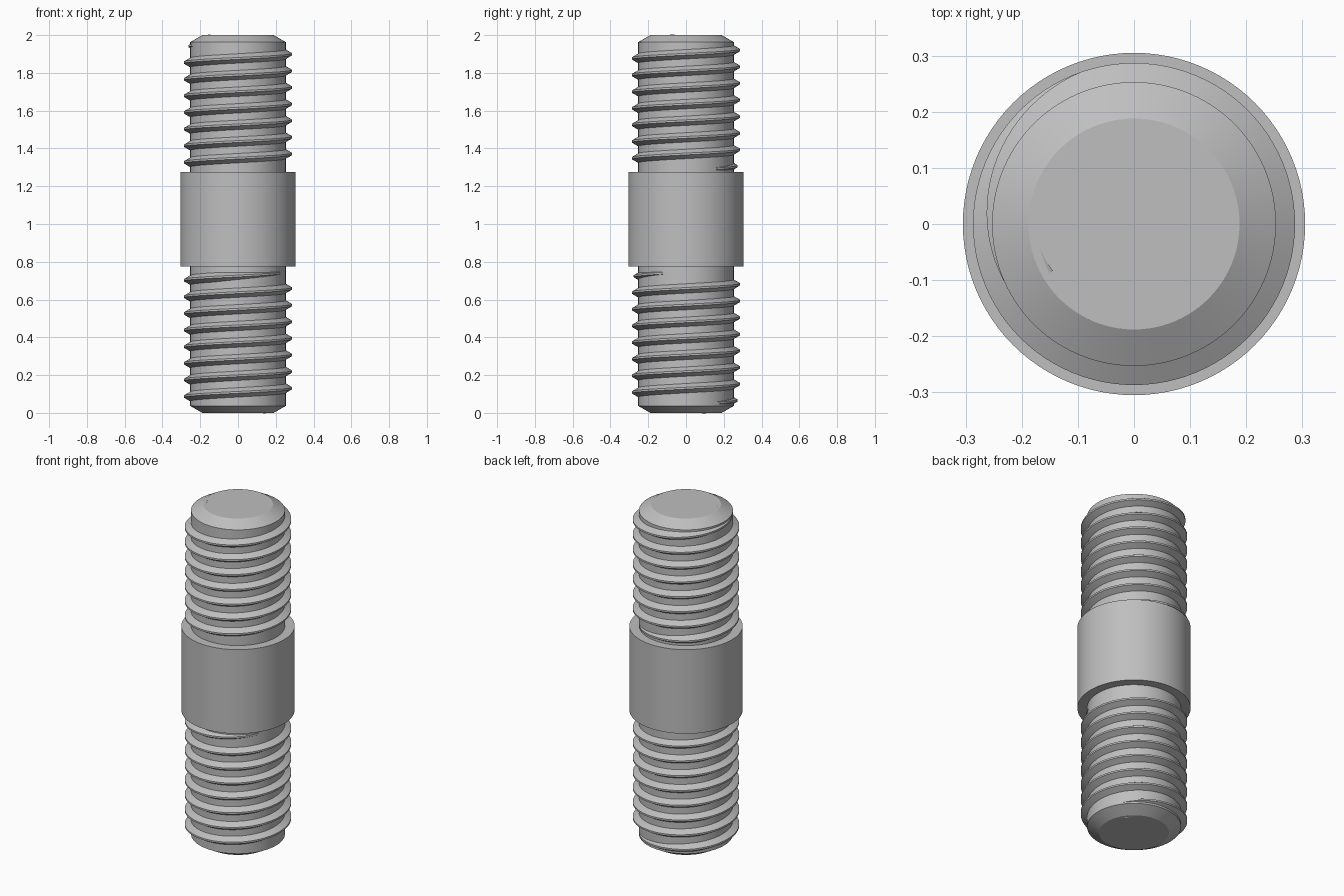
import bpy, bmesh, math

cube = bpy.data.objects.get("Cube")
if cube:
    bpy.data.objects.remove(cube)

SEGMENTS = 96
CORE, CREST, COLLAR = 0.253, 0.287, 0.305
PITCH = 0.088

steel = bpy.data.materials.new("grey steel")
steel.use_nodes = True
grey = (0.52, 0.52, 0.52, 1)
steel.diffuse_color = grey
steel.node_tree.nodes["Principled BSDF"].inputs["Base Color"].default_value = grey


def finish(bm, name):
    bmesh.ops.recalc_face_normals(bm, faces=bm.faces)
    mesh = bpy.data.meshes.new(name)
    bm.to_mesh(mesh)
    bm.free()
    obj = bpy.data.objects.new(name, mesh)
    bpy.context.collection.objects.link(obj)
    mesh.materials.append(steel)
    bpy.ops.object.select_all(action='DESELECT')
    obj.select_set(True)
    bpy.context.view_layer.objects.active = obj
    bpy.ops.object.shade_smooth_by_angle(angle=math.radians(20))


def bridge(bm, rings, closed):
    """Skin neighbouring rings of vertices with quads."""
    for a, b in zip(rings, rings[1:]):
        for i in range(len(a) if closed else len(a) - 1):
            j = (i + 1) % len(a)
            bm.faces.new((a[i], a[j], b[j], b[i]))
    bm.faces.new(rings[0])
    bm.faces.new(rings[-1])


def lathe(name, profile):
    bm = bmesh.new()
    steps = [math.tau * i / SEGMENTS for i in range(SEGMENTS)]
    rings = [[bm.verts.new((r * math.cos(a), r * math.sin(a), z)) for a in steps]
             for r, z in profile]
    bridge(bm, rings, True)
    finish(bm, name)


def thread(name, z_start, start, turns):
    """Right-handed ridge whose ends sink into the core."""
    section = [(CORE - 0.05, -0.054), (CREST, -0.005),
               (CREST, 0.005), (CORE - 0.05, 0.054)]
    fade = math.radians(100)
    total = turns * math.tau
    count = round(turns * SEGMENTS)
    bm = bmesh.new()
    rings = []
    for i in range(count + 1):
        t = total * i / count
        sink = 0.036 * max(0, 1 - min(t, total - t) / fade)
        a = start + t
        z0 = z_start + PITCH * t / math.tau
        rings.append([bm.verts.new(((r - sink) * math.cos(a), (r - sink) * math.sin(a), z0 + z))
                      for r, z in section])
    bridge(bm, rings, True)
    finish(bm, name)


# Shank with chamfered ends and a wide plain collar
lathe("shank", [(0.188, 0), (CORE, 0.037), (CORE, 0.775), (COLLAR, 0.775),
                (COLLAR, 1.275), (CORE, 1.275), (CORE, 1.963), (0.188, 2)])

# Threads on both ends
thread("lower_thread", 0.05, math.radians(30), 7.86)
thread("upper_thread", 1.29, math.radians(30), 7.5)
